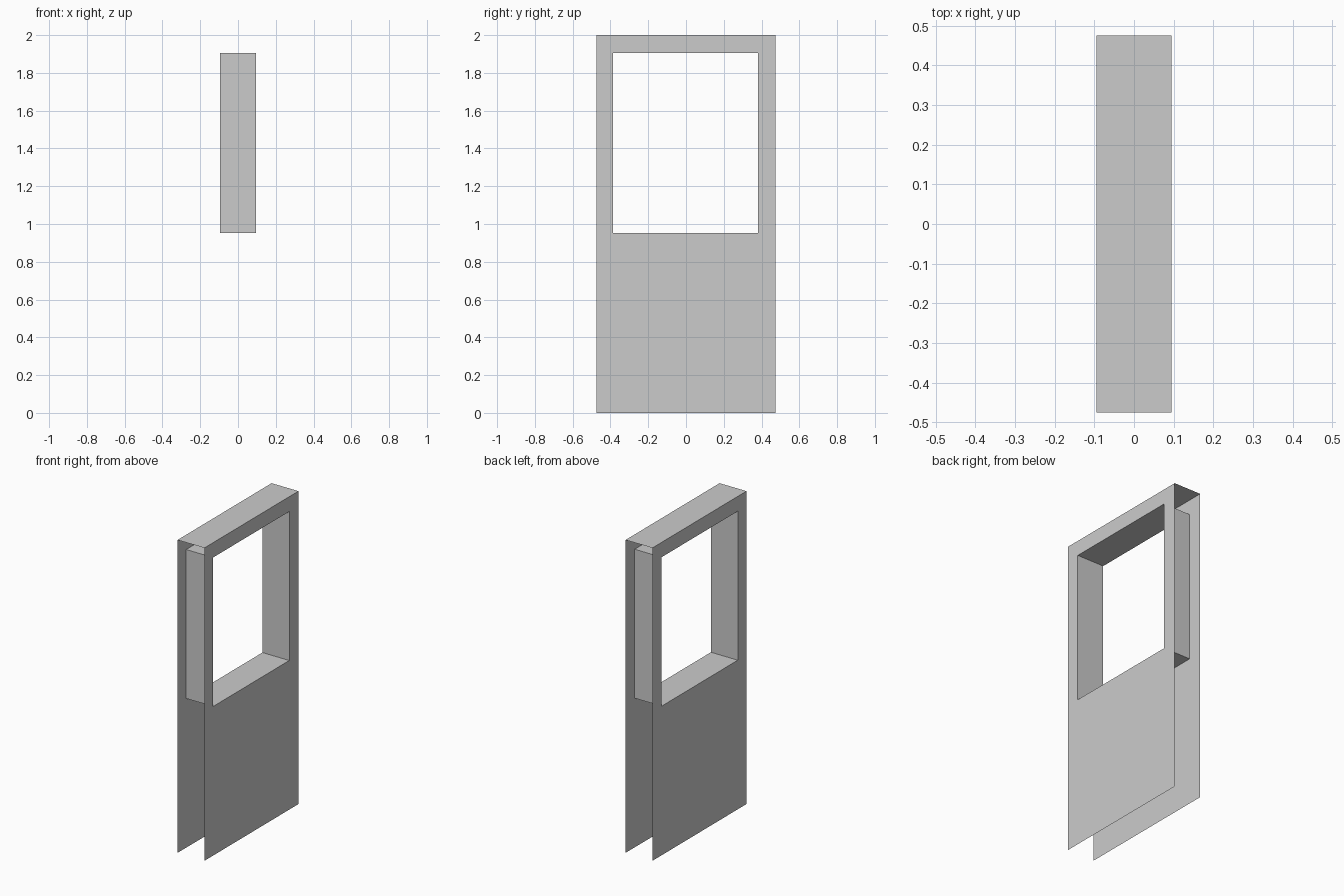
import bpy

if "Cube" in bpy.data.objects:
    bpy.data.objects.remove(bpy.data.objects["Cube"])

HALF_T = 0.095                    # half wall thickness
Y0, Y1, Z0, Z1 = -0.475, 0.475, 0.0, 2.0
HY0, HY1, HZ0, HZ1 = -0.387, 0.382, 0.953, 1.905


def make_object(name, verts, faces):
    mesh = bpy.data.meshes.new(name)
    mesh.from_pydata(verts, [], faces)
    mesh.update()
    obj = bpy.data.objects.new(name, mesh)
    bpy.context.collection.objects.link(obj)
    return obj


def rect(x, y0, y1, z0, z1):
    return [(x, y0, z0), (x, y1, z0), (x, y1, z1), (x, y0, z1)]


# Two wall skins, each a frame of four quads around the window opening
for name, side in (("wall_skin_right", 1), ("wall_skin_left", -1)):
    x = side * HALF_T
    verts = rect(x, Y0, Y1, Z0, Z1) + rect(x, HY0, HY1, HZ0, HZ1)
    faces = [(i, (i + 1) % 4, 4 + (i + 1) % 4, 4 + i) for i in range(4)]
    if side < 0:
        faces = [f[::-1] for f in faces]
    make_object(name, verts, faces)

# Window reveal: four faces looking into the opening
verts = rect(-HALF_T, HY0, HY1, HZ0, HZ1) + rect(HALF_T, HY0, HY1, HZ0, HZ1)
make_object("window_reveal", verts,
            [(i, 4 + i, 4 + (i + 1) % 4, (i + 1) % 4) for i in range(4)])

# Top cap; the ends and the underside stay open
make_object("top_cap",
            [(-HALF_T, Y0, Z1), (HALF_T, Y0, Z1), (HALF_T, Y1, Z1), (-HALF_T, Y1, Z1)],
            [(0, 1, 2, 3)])
